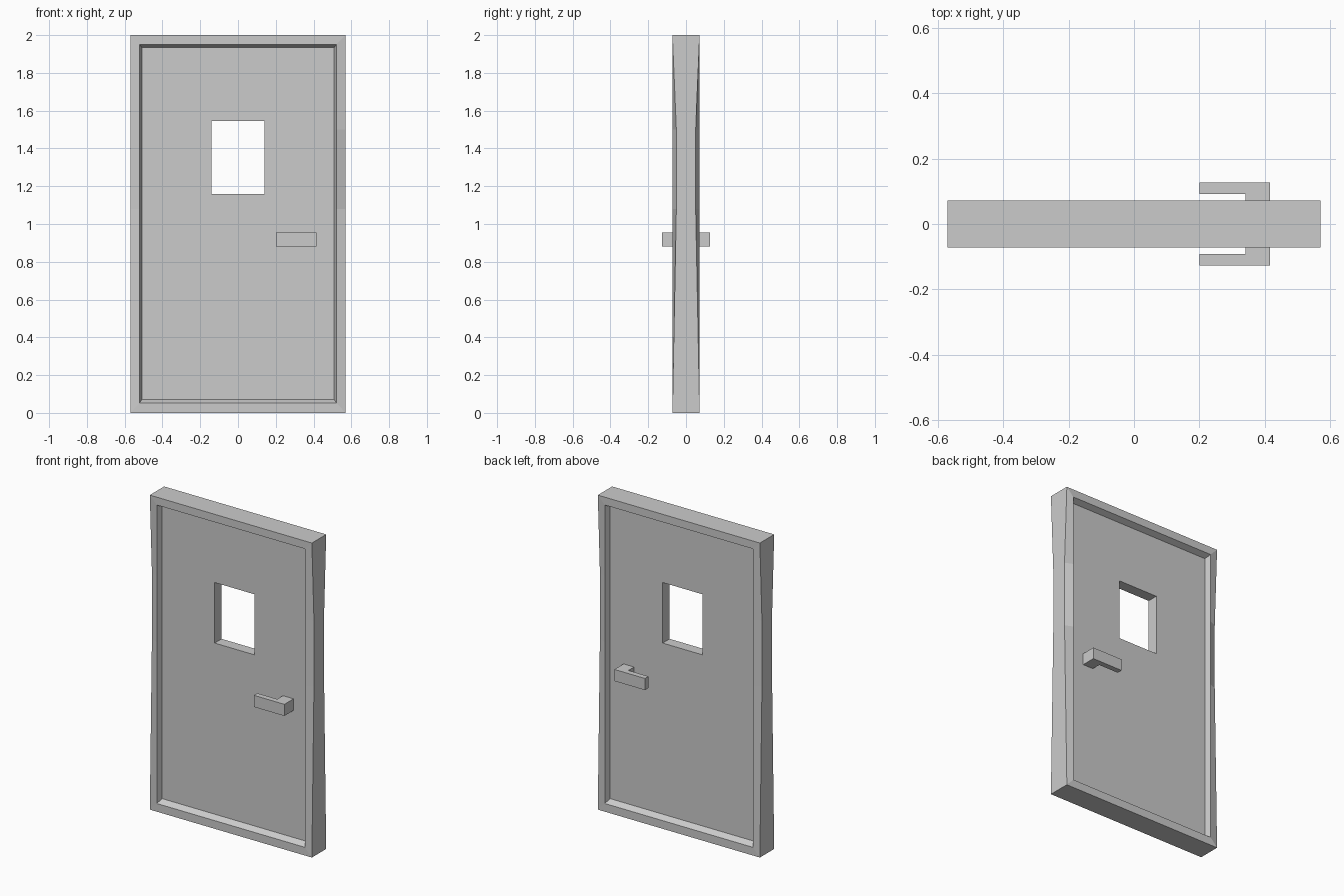
import bpy, bmesh

if "Cube" in bpy.data.objects:
    bpy.data.objects.remove(bpy.data.objects["Cube"])


def loop(half_x, zs, ys):
    """Closed 8-point outline: up the right side, down the left side."""
    right = [(half_x, y, z) for y, z in zip(ys, zs)]
    return right + [(-x, y, z) for x, y, z in reversed(right)]


def flip(points):
    return [(x, -y, z) for x, y, z in points]


def finish(name, bm):
    bmesh.ops.recalc_face_normals(bm, faces=bm.faces)
    mesh = bpy.data.meshes.new(name)
    bm.to_mesh(mesh)
    bm.free()
    obj = bpy.data.objects.new(name, mesh)
    bpy.context.collection.objects.link(obj)
    return obj


def skin(name, loops):
    """Join successive outlines with quads."""
    bm = bmesh.new()
    rings = [[bm.verts.new(p) for p in pts] for pts in loops]
    n = len(rings[0])
    for a, b in zip(rings, rings[1:]):
        for i in range(n):
            j = (i + 1) % n
            bm.faces.new((a[i], a[j], b[j], b[i]))
    return finish(name, bm)


def lever(name, side):
    """L-shaped handle extruded upward from its plan outline."""
    plan = [(0.2, 0.127), (0.415, 0.127), (0.415, 0.035),
            (0.341, 0.035), (0.341, 0.092), (0.2, 0.092)]
    bm = bmesh.new()
    face = bm.faces.new([bm.verts.new((x, side * y, 0.88)) for x, y in plan])
    ext = bmesh.ops.extrude_face_region(bm, geom=[face], use_keep_orig=True)
    top = [v for v in ext["geom"] if isinstance(v, bmesh.types.BMVert)]
    bmesh.ops.translate(bm, verts=top, vec=(0, 0, 0.074))
    return finish(name, bm)


# Outlines on the front; the outer edge is pinched around mid height
outer = loop(0.57, (0, 1.08, 1.5, 2), (-0.072, -0.051, -0.051, -0.072))
rim = loop(0.521, (0.052, 1.08, 1.5, 1.95), (-0.072,) * 4)
panel = loop(0.509, (0.072, 1.08, 1.5, 1.934), (-0.035,) * 4)
window = loop(0.14, (1.16, 1.29, 1.42, 1.545), (-0.035,) * 4)

# Frame with sloped reveals, door leaf with window opening
skin("door_frame", [panel, rim, outer, flip(outer), flip(rim), flip(panel)])
skin("door_panel", [panel, window, flip(window), flip(panel)])

# Handles on both faces
lever("front_handle", -1)
lever("back_handle", 1)
